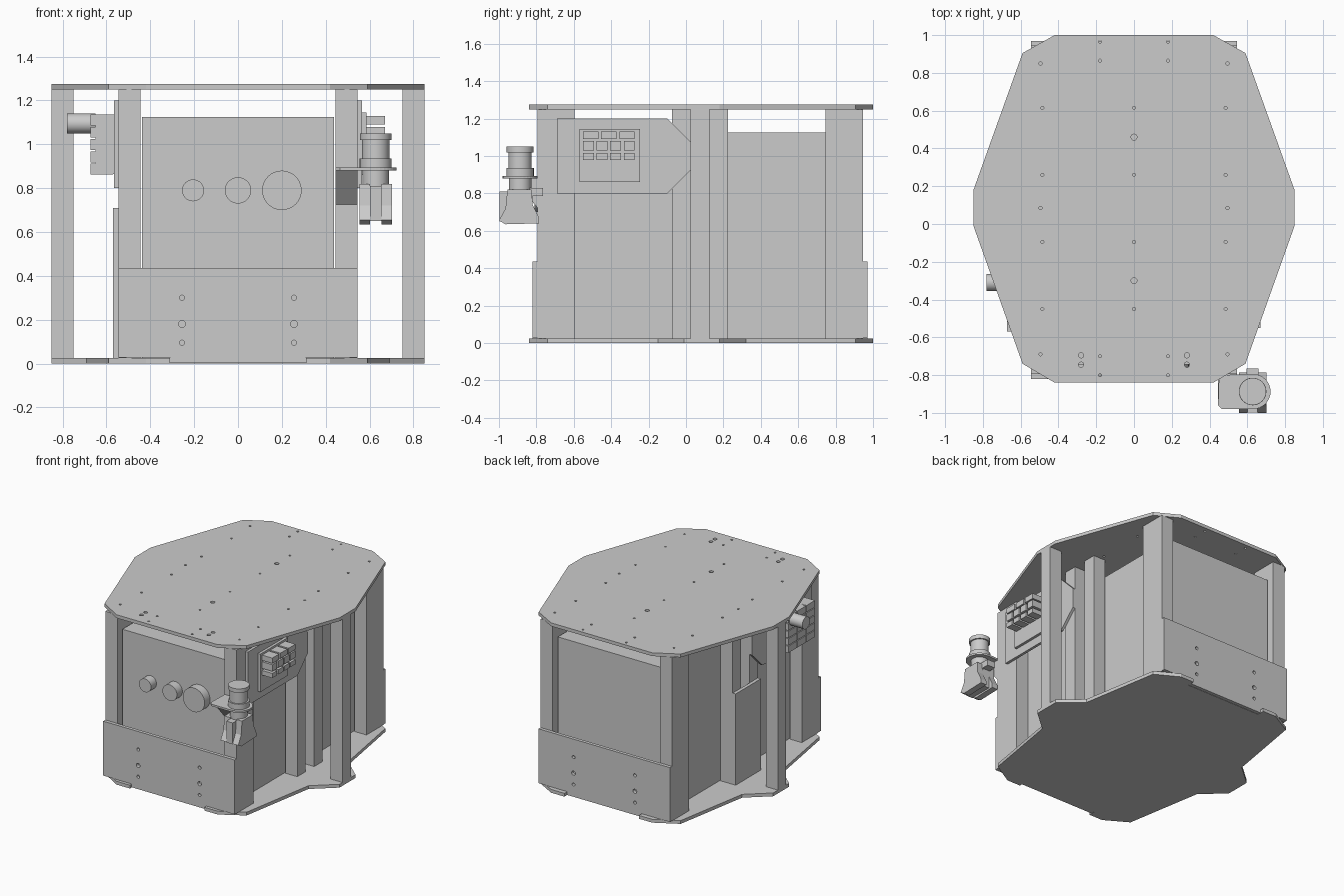
import bpy, bmesh, math
from mathutils import Matrix, Vector

cube = bpy.data.objects.get("Cube")
if cube:
    bpy.data.objects.remove(cube, do_unlink=True)

grey = bpy.data.materials.new("plain_grey")
grey.use_nodes = True
colour = (0.6, 0.6, 0.6, 1)
grey.diffuse_color = colour
grey.node_tree.nodes["Principled BSDF"].inputs["Base Color"].default_value = colour


def finish(name, bm):
    bmesh.ops.recalc_face_normals(bm, faces=bm.faces)
    mesh = bpy.data.meshes.new(name)
    bm.to_mesh(mesh)
    bm.free()
    mesh.materials.append(grey)
    obj = bpy.data.objects.new(name, mesh)
    bpy.context.collection.objects.link(obj)
    return obj


def box(name, x, y, z):
    bm = bmesh.new()
    bmesh.ops.create_cube(bm, size=1)
    for v in bm.verts:
        v.co = [r[0] + (c + 0.5) * (r[1] - r[0]) for r, c in zip((x, y, z), v.co)]
    return finish(name, bm)


def prism(name, pts, place, depth):
    """Extrude a flat outline; place maps (u, v) to a 3D point."""
    bm = bmesh.new()
    face = bm.faces.new([bm.verts.new(place(u, v)) for u, v in pts])
    out = bmesh.ops.extrude_face_region(bm, geom=[face])
    moved = [g for g in out["geom"] if isinstance(g, bmesh.types.BMVert)]
    bmesh.ops.translate(bm, vec=Vector(depth), verts=moved)
    # the starting face stays as the closing cap
    if not any(f.is_valid and all(v not in moved for v in f.verts) for f in bm.faces):
        bm.faces.new([v for v in bm.verts if v not in moved])
    return finish(name, bm)


def add_cylinder(bm, centre, radius, length, axis="Z", sides=32):
    turn = {"X": Matrix.Rotation(math.pi / 2, 4, "Y"),
            "Y": Matrix.Rotation(math.pi / 2, 4, "X"), "Z": Matrix()}[axis]
    bmesh.ops.create_cone(bm, cap_ends=True, segments=sides, radius1=radius, radius2=radius,
                          depth=length, matrix=Matrix.Translation(centre) @ turn)


def cylinder(name, *args):
    bm = bmesh.new()
    add_cylinder(bm, *args)
    obj = finish(name, bm)
    bpy.ops.object.select_all(action="DESELECT")
    obj.select_set(True)
    bpy.context.view_layer.objects.active = obj
    bpy.ops.object.shade_smooth_by_angle(angle=math.radians(35))


def drill(obj, holes, axis, length):
    """Cut small round holes; holes are (centre, radius)."""
    bm = bmesh.new()
    for centre, radius in holes:
        add_cylinder(bm, centre, radius, length, axis, 12)
    cutter = finish(obj.name + "_cutter", bm)
    cutter.hide_render = True
    cutter.hide_viewport = True
    mod = obj.modifiers.new("holes", "BOOLEAN")
    mod.object = cutter
    mod.operation = "DIFFERENCE"
    mod.solver = "EXACT"


def both_sides(half):
    return half + [(-x, y) for x, y in reversed(half)]


# Top and bottom plates; the bottom one is notched for the bumper tabs
top = prism("top_plate",
            both_sides([(0.42, -0.84), (0.59, -0.74), (0.85, -0.01),
                        (0.85, 0.18), (0.59, 0.905), (0.42, 1.0)]),
            lambda u, v: (u, v, 1.25), (0, 0, 0.025))
prism("bottom_plate",
      both_sides([(0.31, -0.795), (0.31, -0.84), (0.42, -0.84), (0.59, -0.74), (0.69, -0.15),
                  (0.85, -0.01), (0.85, 0.18), (0.69, 0.32), (0.59, 0.905),
                  (0.42, 1.0), (0.31, 1.0), (0.31, 0.945)]),
      lambda u, v: (u, v, 0), (0, 0, 0.025))

holes = [((0, 0.46, 1.26), 0.016), ((0, -0.3, 1.26), 0.016)]
for y in (0.615, 0.26, -0.095, -0.45):
    holes += [((x, y, 1.26), 0.008) for x in (-0.485, 0, 0.485)]
for x, rows, r in ((0.18, (0.965, 0.865, -0.7, -0.8), 0.008),
                   (0.495, (0.85, 0.085, -0.69), 0.008),
                   (0.28, (-0.695, -0.745), 0.014)):
    holes += [((s * x, y, 1.26), r) for s in (-1, 1) for y in rows]
drill(top, holes, "Z", 0.1)

# Upright posts
tall = (0.025, 1.25)
for side, s in (("left", 1), ("right", -1)):
    inner = sorted((s * 0.445, s * 0.545))
    for place, y in (("front_corner", (-0.795, -0.595)), ("front_middle", (-0.075, 0.025)),
                     ("back_middle", (0.125, 0.225)), ("back_corner", (0.745, 0.945))):
        box(f"{place}_post_{side}", inner, y, tall)
    box(f"outer_post_{side}", sorted((s * 0.75, s * 0.85)), (0.025, 0.125), tall)

# Compartments between the posts
box("front_cabinet", (-0.438, 0.438), (-0.745, -0.02), (0.025, 1.125))
box("back_cabinet", (-0.438, 0.438), (0.17, 0.895), (0.025, 1.125))

# Bumpers with a lower tab and bolt holes
for name, y in (("front_bumper", -0.82), ("back_bumper", 0.945)):
    bumper = prism(name, both_sides([(0.31, 0.002), (0.31, 0.027), (0.545, 0.027), (0.545, 0.435)]),
                   lambda u, v: (u, y, v), (0, 0.025, 0))
    drill(bumper, [((s * 0.255, y + 0.012, z), r) for s in (-1, 1)
                   for z, r in ((0.3, 0.012), (0.18, 0.016), (0.095, 0.012))], "Y", 0.1)

# Front dials
for i, (x, r) in enumerate(((-0.205, 0.05), (0, 0.06), (0.2, 0.09))):
    cylinder(f"dial_{i + 1}", (x, -0.775, 0.79), r, 0.07, "Y")

# Side control panels
panel = [(-0.69, 0.8), (-0.1, 0.8), (0.025, 0.925), (0.025, 1.075), (-0.1, 1.2), (-0.69, 1.2)]
for side, s in (("left", 1), ("right", -1)):
    prism(f"control_panel_{side}", panel, lambda u, v: (s * 0.545, u, v), (s * 0.02, 0, 0))

# Left side keypad
box("key_base", (0.56, 0.585), (-0.57, -0.245), (0.86, 1.145))
for row, (z0, z1, count) in enumerate(((0.98, 1.015, 4), (1.03, 1.08, 4), (1.09, 1.13, 3))):
    step = 0.29 / count
    for k in range(count):
        y = -0.55 + k * step
        box(f"key_{row}_{k}", (0.57, 0.67), (y, y + step - 0.015), (z0, z1))

# Right side valve bank, knob and joining plate
box("joining_plate", (-0.57, -0.545), (-0.075, 0.225), (0.025, 0.71))
box("valve_base", (-0.65, -0.56), (-0.565, -0.25), (0.865, 1.135))
for row in range(5):
    for k in range(3):
        y, z = -0.57 + k * 0.108, 0.862 + row * 0.056
        box(f"valve_{row}_{k}", (-0.672, -0.57), (y, y + 0.1), (z, z + 0.05))
cylinder("valve_knob", (-0.715, -0.31, 1.095), 0.045, 0.13, "X")

# Sensor bracket: rounded shelf and gusset
shelf = [(0.45, -0.8), (0.445, -0.96), (0.465, -0.98)]
shelf += [(0.63 + 0.093 * math.cos(a), -0.887 + 0.093 * math.sin(a))
          for a in (math.pi * (i / 16 - 0.5) for i in range(17))]
prism("sensor_shelf", shelf, lambda u, v: (u, v, 0.88), (0, 0, 0.014))
prism("shelf_gusset", [(-0.795, 0.725), (-0.795, 0.88), (-0.93, 0.88)],
      lambda u, v: (0.445, u, v), (0.1, 0, 0))
box("sensor_arm", (0.595, 0.66), (-0.84, -0.765), (0.785, 0.83))

# Sensor: flared cheeks around a central rib, with a stacked turret
cheek = [(-0.955, 0.82), (-0.825, 0.82), (-0.82, 0.74), (-0.785, 0.67),
         (-0.785, 0.64), (-0.965, 0.635), (-1.0, 0.655), (-0.965, 0.72)]
for side, x in (("left", 0.655), ("right", 0.555)):
    prism(f"sensor_cheek_{side}", cheek, lambda u, v: (x, u, v), (0.047, 0, 0))
box("sensor_rib", (0.602, 0.655), (-0.998, -0.82), (0.65, 0.81))
for name, z0, z1, r in (("neck", 0.81, 0.885, 0.06), ("collar", 0.89, 0.935, 0.073),
                        ("body", 0.93, 1.03, 0.062), ("cap", 1.02, 1.05, 0.072)):
    cylinder("sensor_" + name, (0.628, -0.887, (z0 + z1) / 2), r, z1 - z0)
